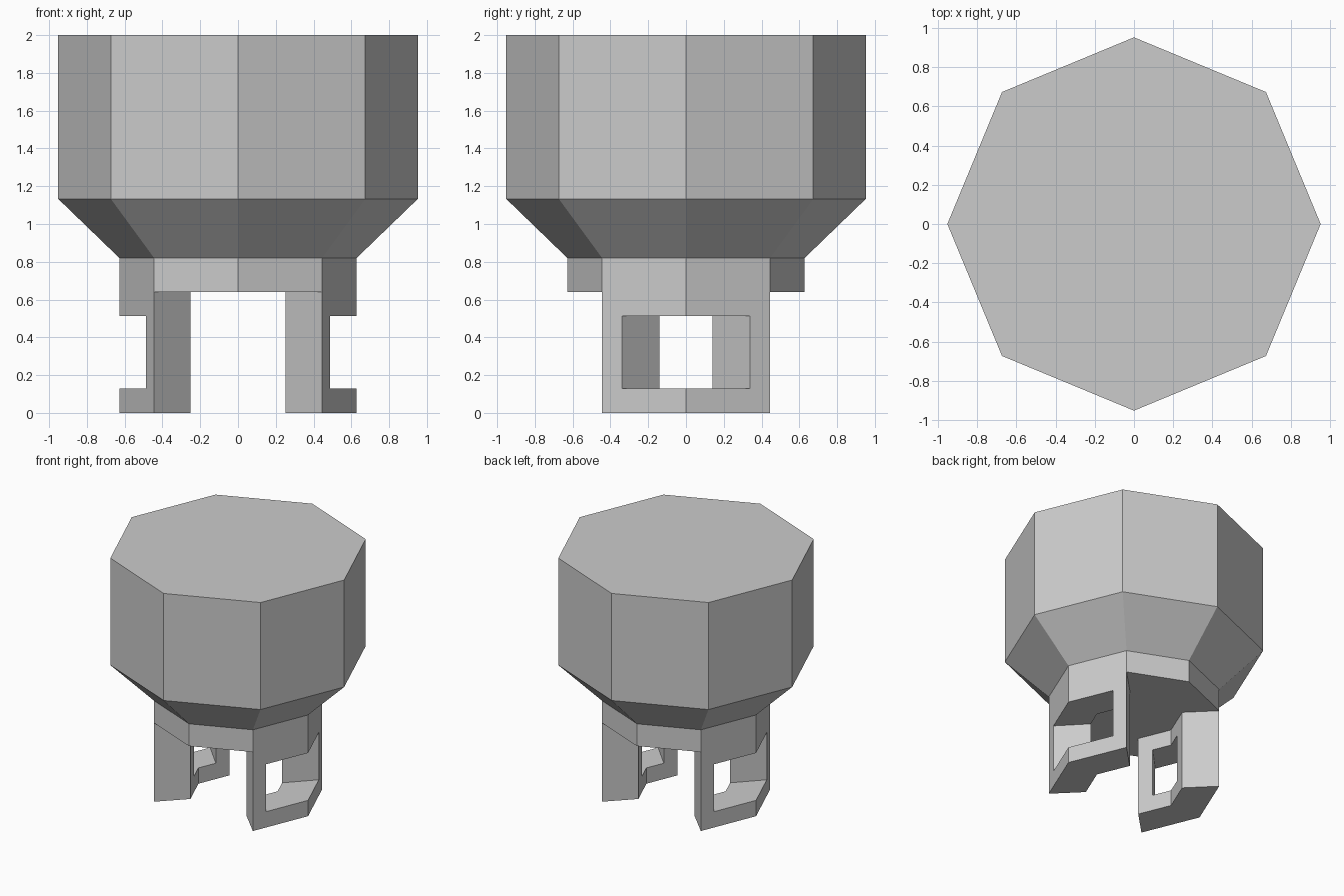
import bpy, bmesh
from math import cos, sin, pi

if "Cube" in bpy.data.objects:
    bpy.data.objects.remove(bpy.data.objects["Cube"])

TOP_R, NECK_R, INNER_R = 0.952, 0.628, 0.355
LEG_TOP = 0.64
WIN_Z = (0.128, 0.512)
C45 = cos(pi / 4)


def finish(bm, name):
    bmesh.ops.remove_doubles(bm, verts=bm.verts, dist=1e-5)
    bmesh.ops.recalc_face_normals(bm, faces=bm.faces)
    mesh = bpy.data.meshes.new(name)
    bm.to_mesh(mesh)
    bm.free()
    obj = bpy.data.objects.new(name, mesh)
    bpy.context.collection.objects.link(obj)
    return obj


def corner(r, i, z):
    return (r * cos(i * pi / 4), r * sin(i * pi / 4), z)


# Octagonal tank: drum, taper and neck
bm = bmesh.new()
rings = [[bm.verts.new(corner(r, i, z)) for i in range(8)]
         for r, z in ((TOP_R, 2.0), (TOP_R, 1.133), (NECK_R, 0.82), (NECK_R, LEG_TOP))]
for a, b in zip(rings, rings[1:]):
    for i in range(8):
        j = (i + 1) % 8
        bm.faces.new((a[i], a[j], b[j], b[i]))
bm.faces.new(rings[0])
# Underside, leaving out the footprints of the two legs
inner = {i: bm.verts.new(corner(INNER_R, i, LEG_TOP)) for i in (7, 0, 1, 3, 4, 5)}
out = rings[3]
bm.faces.new([out[5], out[6], out[7], inner[7], inner[0], inner[1],
              out[1], out[2], out[3], inner[3], inner[4], inner[5]])
finish(bm, "tank_body")


# Leg: angled wall segment with a window through it, mirrored to the other side
def wall_points(r, win_y):
    half = r * C45
    return [(r - (r - half) * abs(y) / half, y)
            for y in (-half, -win_y, 0, win_y, half)]


bm = bmesh.new()
levels = (0, WIN_Z[0], WIN_Z[1], LEG_TOP)
outer_w, inner_w = [[[bm.verts.new((x, y, z)) for x, y in wall_points(r, w)] for z in levels]
                    for r, w in ((NECK_R, 0.339), (INNER_R, 0.14))]


def solid(i, k):
    return 0 <= i < 4 and 0 <= k < 3 and not (k == 1 and i in (1, 2))


for k in range(3):
    for i in range(4):
        if not solid(i, k):
            continue
        cell = ((k, i), (k, i + 1), (k + 1, i + 1), (k + 1, i))
        for w in (outer_w, inner_w):
            bm.faces.new([w[a][b] for a, b in cell])
        # Close ends, bottom and window reveals wherever the neighbour is empty
        for e, (di, dk) in enumerate(((0, -1), (1, 0), (0, 1), (-1, 0))):
            if solid(i + di, k + dk) or k + dk == 3:
                continue
            (a, b), (c, d) = cell[e], cell[(e + 1) % 4]
            bm.faces.new((outer_w[a][b], outer_w[c][d], inner_w[c][d], inner_w[a][b]))
legs = finish(bm, "window_legs")
mirror = legs.modifiers.new("other_side", 'MIRROR')
mirror.use_axis = (True, False, False)
mirror.use_mirror_merge = False
